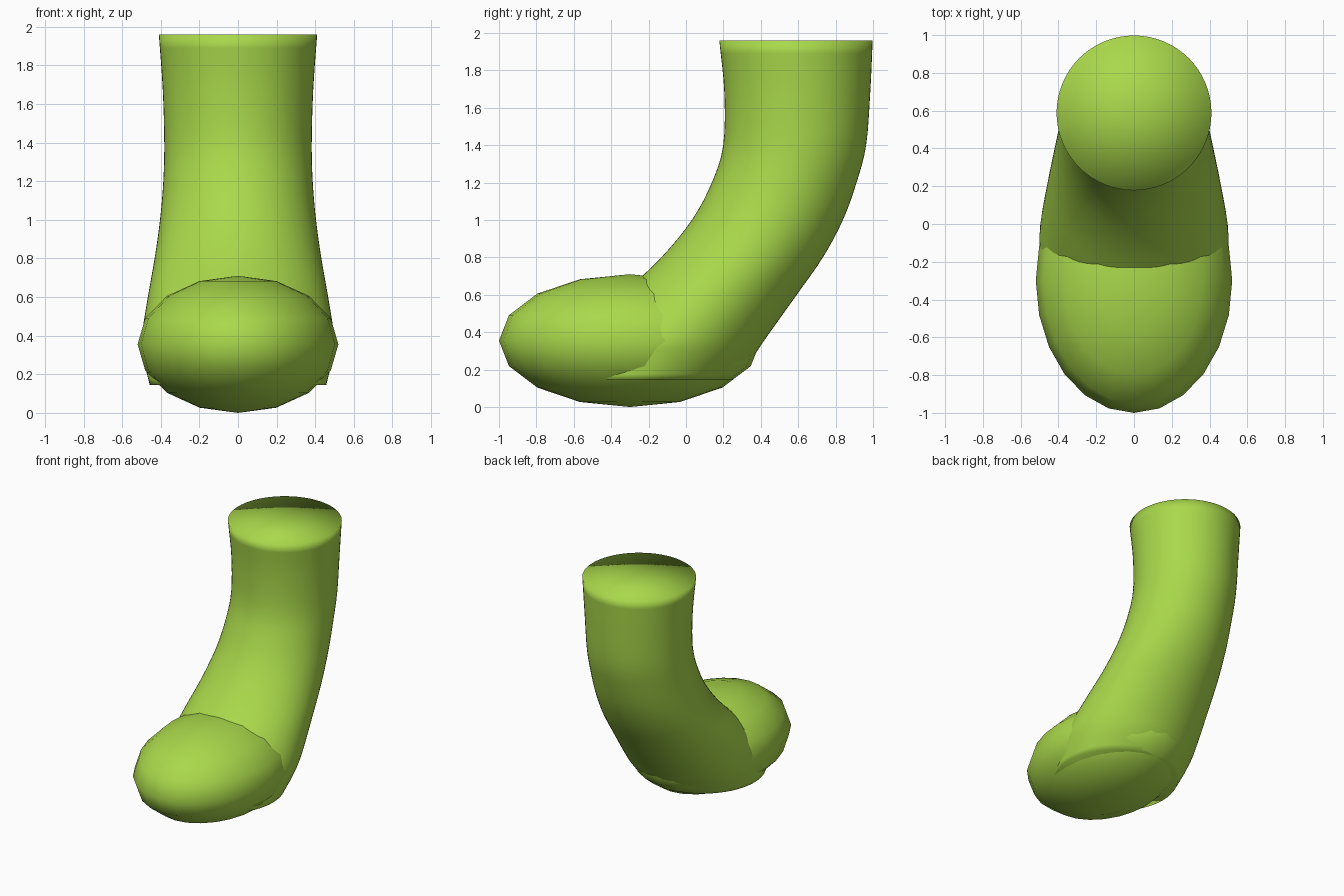
import bpy, bmesh, math
from mathutils import Vector

if "Cube" in bpy.data.objects:
    bpy.data.objects.remove(bpy.data.objects["Cube"])

mat = bpy.data.materials.new("lime_green")
mat.diffuse_color = (0.40, 0.69, 0.07, 1)
mat.use_nodes = True
mat.node_tree.nodes["Principled BSDF"].inputs["Base Color"].default_value = mat.diffuse_color


def finish(bm, name):
    bmesh.ops.recalc_face_normals(bm, faces=bm.faces)
    for f in bm.faces:
        f.smooth = True
    me = bpy.data.meshes.new(name)
    bm.to_mesh(me)
    bm.free()
    me.materials.append(mat)
    ob = bpy.data.objects.new(name, me)
    bpy.context.collection.objects.link(ob)
    return ob


def smooth_points(pts, n):
    """Catmull-Rom interpolation through the points."""
    p = [Vector(q) for q in pts]
    p = [2 * p[0] - p[1]] + p + [2 * p[-1] - p[-2]]
    out = []
    for i in range(1, len(p) - 2):
        a, b, c, d = p[i - 1:i + 3]
        for k in range(n):
            t = k / n
            out.append(0.5 * (2 * b + (c - a) * t + (2 * a - 5 * b + 4 * c - d) * t * t
                              + (3 * b - a - 3 * c + d) * t ** 3))
    return out + [p[-2]]


# Foot: coarse ellipsoid
bm = bmesh.new()
bmesh.ops.create_uvsphere(bm, u_segments=24, v_segments=8, radius=1)
bmesh.ops.scale(bm, vec=(0.52, 0.70, 0.355), verts=bm.verts)
bmesh.ops.translate(bm, vec=(0, -0.30, 0.355), verts=bm.verts)
finish(bm, "foot")

# Leg: horizontal circles (centre y, height, radius) lofted along a bend
stations = [(-0.21, 0.145, 0.457), (-0.13, 0.27, 0.488), (-0.065, 0.38, 0.500),
            (0.125, 0.60, 0.467), (0.30, 0.80, 0.432), (0.435, 1.00, 0.404),
            (0.525, 1.20, 0.387), (0.581, 1.40, 0.382), (0.595, 1.68, 0.390),
            (0.588, 1.96, 0.410)]
SEG = 64
bm = bmesh.new()
rings = []
for y, z, r in smooth_points(stations, 4):
    rings.append([bm.verts.new((r * math.cos(a), y + r * math.sin(a), z))
                  for a in (2 * math.pi * i / SEG for i in range(SEG))])
for lo, hi in zip(rings, rings[1:]):
    for i in range(SEG):
        j = (i + 1) % SEG
        bm.faces.new((lo[i], lo[j], hi[j], hi[i]))
# End caps as fans
for ring in (rings[0], rings[-1]):
    mid = bm.verts.new(sum((v.co for v in ring), Vector()) / SEG)
    for i in range(SEG):
        bm.faces.new((ring[i], ring[(i + 1) % SEG], mid))
finish(bm, "leg")
